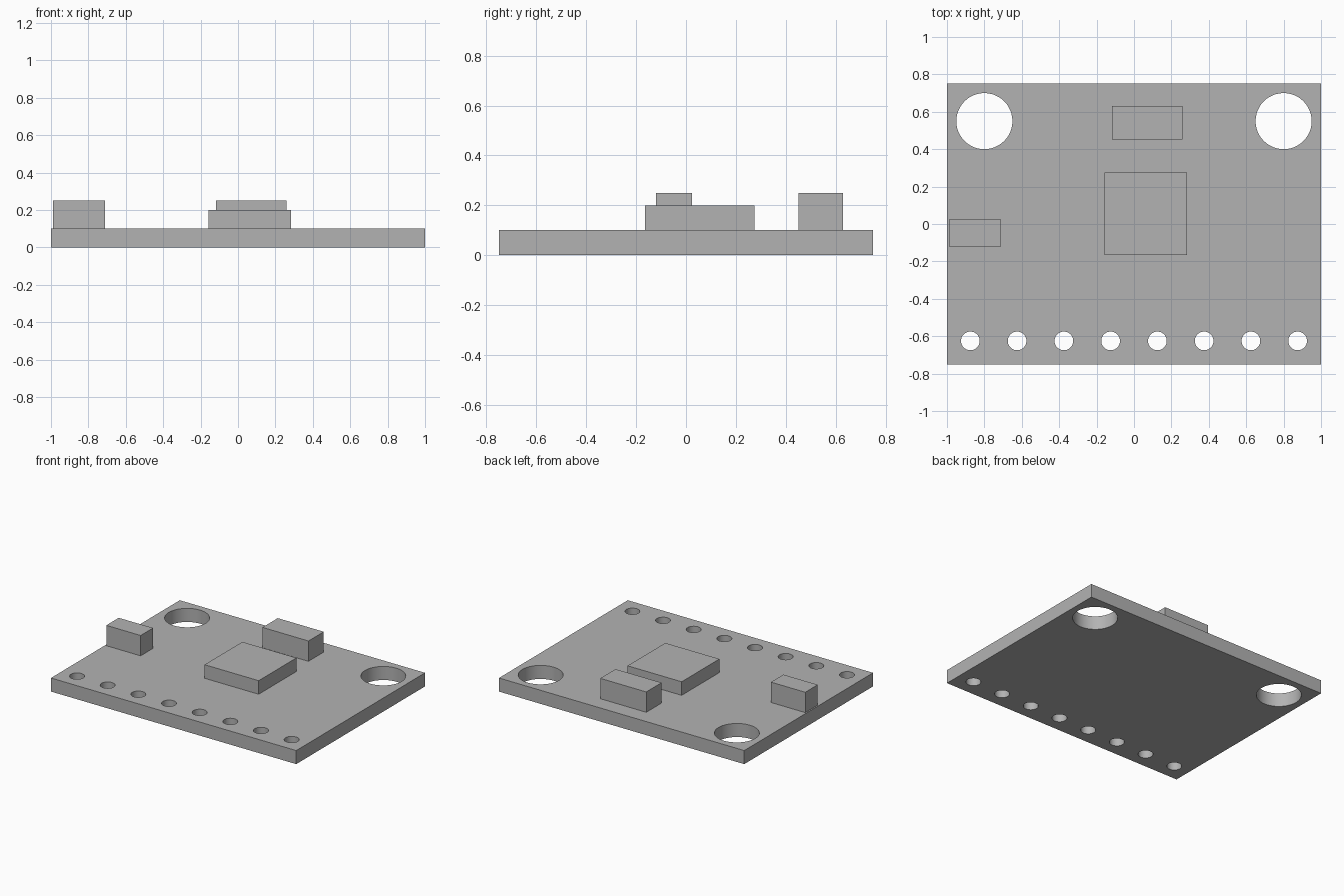
import bpy
import bmesh
from math import cos, sin, tau, radians

default = bpy.data.objects.get("Cube")
if default:
    bpy.data.objects.remove(default, do_unlink=True)

grey = bpy.data.materials.new("plain_grey")
grey.use_nodes = True
colour = (0.45, 0.45, 0.45, 1)
grey.diffuse_color = colour
grey.node_tree.nodes["Principled BSDF"].inputs["Base Color"].default_value = colour

THICKNESS = 0.1


def add_object(name, bm):
    bmesh.ops.recalc_face_normals(bm, faces=bm.faces[:])
    mesh = bpy.data.meshes.new(name)
    bm.to_mesh(mesh)
    bm.free()
    mesh.materials.append(grey)
    obj = bpy.data.objects.new(name, mesh)
    bpy.context.collection.objects.link(obj)
    return obj


def add_block(name, x0, x1, y0, y1, top):
    """Rectangular component standing on the board."""
    bm = bmesh.new()
    bmesh.ops.create_cube(bm, size=1)
    for v in bm.verts:
        v.co.x = x1 if v.co.x > 0 else x0
        v.co.y = y1 if v.co.y > 0 else y0
        v.co.z = top if v.co.z > 0 else THICKNESS
    return add_object(name, bm)


def circle(cx, cy, radius, sides=48):
    return [(cx + radius * cos(tau * i / sides), cy + radius * sin(tau * i / sides))
            for i in range(sides)]


# Board outline, two mounting holes and a row of eight pin holes
loops = [[(-1, -0.75), (1, -0.75), (1, 0.75), (-1, 0.75)]]
loops += [circle(side * 0.8, 0.55, 0.15) for side in (-1, 1)]
loops += [circle(-0.875 + 0.25 * i, -0.625, 0.05) for i in range(8)]

bm = bmesh.new()
edges = []
for loop in loops:
    verts = [bm.verts.new((x, y, 0)) for x, y in loop]
    edges += [bm.edges.new((a, b)) for a, b in zip(verts, verts[1:] + verts[:1])]
bmesh.ops.triangle_fill(bm, use_beauty=True, use_dissolve=False, edges=edges)

# Thicken the pierced sheet into a solid board
sheet = bm.faces[:]
result = bmesh.ops.extrude_face_region(bm, geom=sheet, use_keep_orig=True)
raised = [g for g in result["geom"] if isinstance(g, bmesh.types.BMVert)]
bmesh.ops.translate(bm, verts=raised, vec=(0, 0, THICKNESS))
board = add_object("circuit_board", bm)

bpy.ops.object.select_all(action="DESELECT")
board.select_set(True)
bpy.context.view_layer.objects.active = board
bpy.ops.object.shade_smooth_by_angle(angle=radians(30))

# Components on the upper side
add_block("main_chip", -0.157, 0.284, -0.165, 0.275, 0.2)
add_block("rear_component", -0.117, 0.258, 0.452, 0.63, 0.25)
add_block("side_component", -0.99, -0.71, -0.12, 0.025, 0.25)
